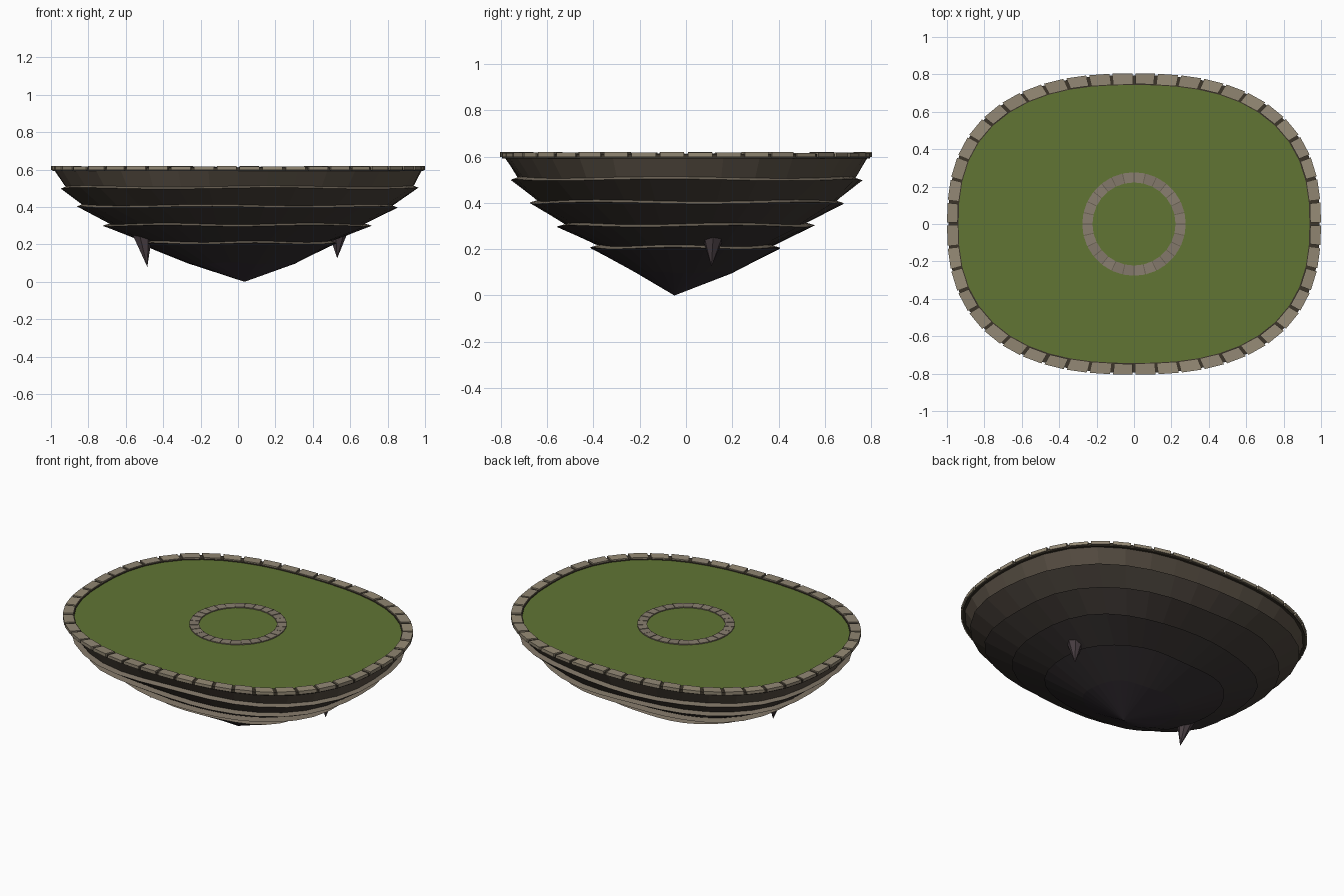
import bpy, bmesh, random
from math import sin, cos, pi, hypot

if "Cube" in bpy.data.objects:
    bpy.data.objects.remove(bpy.data.objects["Cube"])

random.seed(4)


def mat(name, r, g, b):
    m = bpy.data.materials.new(name)
    m.diffuse_color = [(c / 255) ** 2.2 for c in (r, g, b)] + [1]
    m.use_nodes = True
    m.node_tree.nodes["Principled BSDF"].inputs["Base Color"].default_value = m.diffuse_color
    return m


def make(name, verts, faces, mats, idx=None):
    me = bpy.data.meshes.new(name)
    me.from_pydata(verts, [], faces)
    for m in mats:
        me.materials.append(m)
    if idx:
        me.polygons.foreach_set("material_index", idx)
    bm = bmesh.new()
    bm.from_mesh(me)
    bmesh.ops.recalc_face_normals(bm, faces=bm.faces)
    bm.to_mesh(me)
    bm.free()
    ob = bpy.data.objects.new(name, me)
    bpy.context.collection.objects.link(ob)
    return ob


def outline(a, b, n, e=2.5):
    """n points spaced evenly along a rounded superellipse"""
    def pt(t):
        c, s = cos(t), sin(t)
        return (a * abs(c) ** (2 / e) * (1 if c >= 0 else -1),
                b * abs(s) ** (2 / e) * (1 if s >= 0 else -1))
    fine = [pt(2 * pi * i / 2400) for i in range(2401)]
    cum = [0]
    for p, q in zip(fine, fine[1:]):
        cum.append(cum[-1] + hypot(q[0] - p[0], q[1] - p[1]))
    out, j = [], 0
    for i in range(n):
        while cum[j] < cum[-1] * i / n - 1e-6:
            j += 1
        out.append(fine[j])
    return out


def band(name, outer, inner, z0, z1, m):
    """closed ring with a rectangular section"""
    n = len(outer)
    loops = [(outer, z0), (outer, z1), (inner, z1), (inner, z0)]
    v = [(x, y, z) for lp, z in loops for x, y in lp]
    f = [(k * n + i, k * n + (i + 1) % n, (k + 1) % 4 * n + (i + 1) % n, (k + 1) % 4 * n + i)
         for k in range(4) for i in range(n)]
    return make(name, v, f, [m])


def blocks(name, outer, inner, z0, z1, gap, jitter, mats):
    """one stone per outline segment, with a joint between neighbours"""
    n, v, f, idx = len(outer), [], [], []
    mix = lambda p, q, t: (p[0] + (q[0] - p[0]) * t, p[1] + (q[1] - p[1]) * t)
    for i in range(n):
        j = (i + 1) % n
        quad = [mix(outer[i], outer[j], gap), mix(outer[i], outer[j], 1 - gap),
                mix(inner[i], inner[j], 1 - gap), mix(inner[i], inner[j], gap)]
        top = z1 - random.random() * jitter
        b = len(v)
        v += [(x, y, z) for z in (z0, top) for x, y in quad]
        f += [(b, b + 1, b + 2, b + 3), (b + 4, b + 5, b + 6, b + 7)]
        f += [(b + k, b + (k + 1) % 4, b + 4 + (k + 1) % 4, b + 4 + k) for k in range(4)]
        idx += [random.randrange(len(mats))] * 6
    return make(name, v, f, mats, idx)


stones = [mat("stone_a", 150, 139, 118), mat("stone_b", 142, 132, 113), mat("stone_c", 146, 135, 117)]
path = [mat("path_a", 137, 126, 111), mat("path_b", 130, 120, 106)]
mortar = mat("mortar", 62, 56, 46)
grass = mat("grass", 97, 116, 55)
ledge = mat("ledge", 122, 112, 98)
rock = [mat("rock_%d" % i, *c) for i, c in enumerate(
    [(92, 83, 72), (76, 69, 62), (67, 61, 57), (60, 55, 54), (56, 51, 53), (56, 50, 56)])]
spike_mat = mat("spike", 76, 66, 70)

# Layered rock underside: (half width x, half width y, z, centre x, centre y, material)
profile = [
    (0.985, 0.787, 0.60, 0, 0, 0),
    (0.930, 0.728, 0.51, 0, 0, 6), (0.955, 0.758, 0.50, 0, 0, 1),
    (0.830, 0.645, 0.41, 0, 0, 6), (0.858, 0.678, 0.40, 0, 0, 2),
    (0.680, 0.520, 0.31, 0, 0, 6), (0.718, 0.558, 0.30, 0, 0, 3),
    (0.500, 0.375, 0.215, 0, 0, 6), (0.525, 0.410, 0.205, 0, 0, 4),
    (0.290, 0.210, 0.10, 0.01, -0.01, 5)]
N = 36
verts, faces, idx = [], [], []
for k, (a, b, z, cx, cy, m) in enumerate(profile):
    layer = (k + 1) // 2
    amp = 0 if k == 0 else 0.009
    for i, (x, y) in enumerate(outline(a, b, N)):
        t = 2 * pi * i / N
        s = 1 + amp * (sin(3 * t + layer * 1.7) + sin(7 * t + layer * 2.9) * 0.6)
        dz = 0 if k == 0 else 0.004 * sin(5 * t + layer * 2.1)
        verts.append((x * s + cx, y * s + cy, z + dz))
    if k:
        o = (k - 1) * N
        for i in range(N):
            j = (i + 1) % N
            faces.append((o + i, o + j, o + N + j, o + N + i))
            idx.append(profile[k - 1][5])
tip = len(verts)
verts.append((0.035, -0.05, 0))
o = (len(profile) - 1) * N
for i in range(N):
    faces.append((o + i, o + (i + 1) % N, tip))
    idx.append(5)
faces.append(tuple(range(N)))
idx.append(0)
make("rock_underside", verts, faces, rock + [ledge], idx)

# Grass top
M = 96
make("grass_top", [(x, y, z) for z in (0.59, 0.607) for x, y in outline(0.95, 0.755, M)],
     [tuple(range(M)), tuple(range(M, 2 * M))]
     + [(i, (i + 1) % M, M + (i + 1) % M, M + i) for i in range(M)], [grass])

# Stone rim with dark joints
band("rim_mortar", outline(0.993, 0.795, 48), outline(0.938, 0.743, 48), 0.592, 0.611, mortar)
blocks("rim_stones", outline(1, 0.805, 48), outline(0.943, 0.748, 48), 0.598, 0.62, 0.07, 0.004, stones)

# Ring of paving stones in the middle of the grass
circle = lambda r, n=28: outline(r, r, n, 2)
band("path_mortar", circle(0.273), circle(0.225), 0.60, 0.6105, mat("path_joint", 105, 97, 84))
blocks("path_stones", circle(0.277), circle(0.222), 0.60, 0.614, 0.04, 0.002, path)

# Hanging rock spikes
for name, x, y, tx, ty, z0, z1, r in (
        ("left_spike", -0.515, -0.15, -0.485, -0.17, 0.26, 0.08, 0.058),
        ("right_spike", 0.533, 0.117, 0.53, 0.11, 0.25, 0.125, 0.048)):
    S = 7
    v = [(x + r * cos(2 * pi * i / S), y + r * sin(2 * pi * i / S), z0) for i in range(S)]
    make(name, v + [(tx, ty, z1)],
         [(i, (i + 1) % S, S) for i in range(S)] + [tuple(range(S))], [spike_mat])
